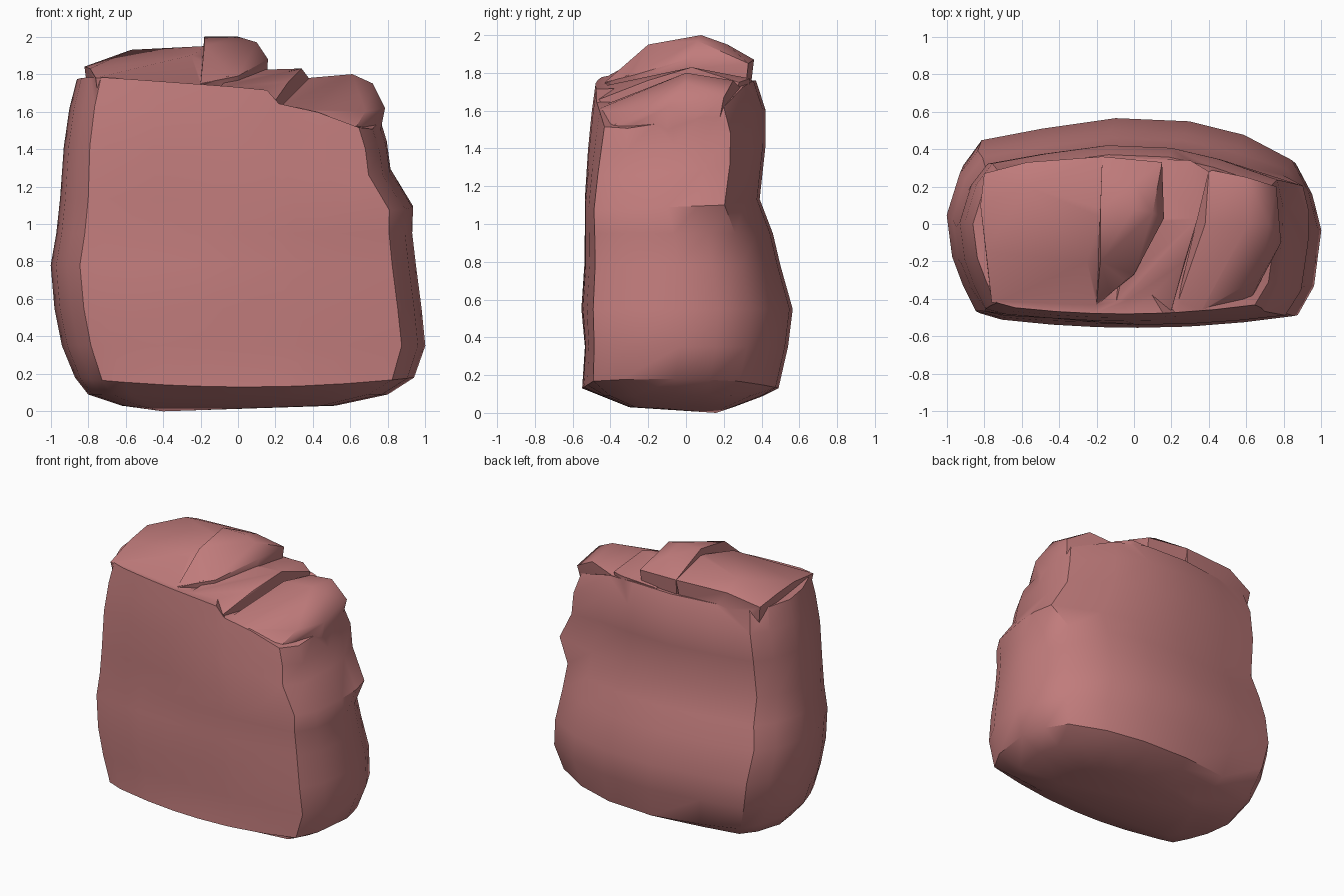
import bpy, bmesh, math
from mathutils import Vector

if "Cube" in bpy.data.objects:
    bpy.data.objects.remove(bpy.data.objects["Cube"])

stone = bpy.data.materials.new("dusty red stone")
stone.diffuse_color = (0.53, 0.20, 0.20, 1)
stone.use_nodes = True
stone.node_tree.nodes["Principled BSDF"].inputs["Base Color"].default_value = stone.diffuse_color


def finish(bm, name):
    bmesh.ops.recalc_face_normals(bm, faces=bm.faces)
    me = bpy.data.meshes.new(name)
    bm.to_mesh(me)
    bm.free()
    me.materials.append(stone)
    ob = bpy.data.objects.new(name, me)
    bpy.context.collection.objects.link(ob)
    return ob


def lerp_table(x, table):
    for (x0, z0), (x1, z1) in zip(table, table[1:]):
        if x <= x1:
            t = max(0, (x - x0) / (x1 - x0))
            return z0 + t * (z1 - z0)
    return table[-1][1]


# Plan outline in a unit box: bowed front, then right, back and left
outline = [(u, -1 + .15 * u * u) for u in (-.72, -.45, -.2, .02, .26, .34, .6, .87)]
outline += [(.96, -.6), (1, -.05), (.95, .3), (.86, .6),
            (.6, .84), (.3, .97), (-.1, 1), (-.5, .9), (-.83, .79),
            (-.93, .55), (-1, .13), (-.97, -.3), (-.91, -.6), (-.84, -.86)]

# Height, left, right, front and back of each layer
layers = [(.03, -.62, .52, -.30, .25), (.09, -.80, .80, -.45, .41),
          (.16, -.87, .94, -.55, .49), (.35, -.94, 1.0, -.55, .54),
          (.55, -.98, .98, -.555, .565), (.78, -1.0, .95, -.54, .50),
          (.95, -.97, .93, -.54, .46), (1.13, -.95, .93, -.54, .39),
          (1.40, -.93, .81, -.52, .42),
          (1.60, -.90, .79, -.50, .42), (1.75, -.86, .75, -.48, .37)]

# Rim height along x, at the front and at the back
front_rim = [(-.8, 1.79), (.15, 1.72), (.22, 1.64), (.36, 1.62), (.68, 1.49), (.8, 1.42)]
back_rim = [(-.85, 1.76), (.2, 1.76), (.6, 1.72), (.8, 1.62)]

bm = bmesh.new()
rings = []
for z, xl, xr, yf, yb in layers:
    ring = []
    for u, v in outline:
        # the upper half has a squarer back right corner
        if z > 1 and u > .8 and v > 0:
            u += .11 * v / .6
        x = (xl + xr) / 2 + u * (xr - xl) / 2
        y = (yf + yb) / 2 + v * (yb - yf) / 2
        zz = z
        if z > 1:
            t = (v + 1) / 2
            rim = (1 - t) * lerp_table(x, front_rim) + t * lerp_table(x, back_rim)
            zz = 1 + (z - 1) * (rim - 1) / .75
        # shallow hollows across the front
        if .2 < z < 1.7 and v < 0:
            y += .025 * math.exp(-((z - 1.05) / .25) ** 2 - ((x + .45) / .35) ** 2)
            y += .015 * math.exp(-((z - .35) / .12) ** 2) * (1 - abs(u))
        # the bottom edge dips in the middle
        if z == .16:
            zz += -.03 + .05 * u * u
        ring.append(bm.verts.new((x, y, zz)))
    rings.append(ring)
n = len(outline)
for a, b in zip(rings, rings[1:]):
    for i in range(n):
        j = (i + 1) % n
        bm.faces.new((a[i], a[j], b[j], b[i]))
for ring, c in ((rings[0], (-.4, .16, 0)), (rings[-1], (-.1, -.05, 1.72))):
    mid = bm.verts.new(c)
    for i in range(n):
        bm.faces.new((ring[i], ring[(i + 1) % n], mid))
body = finish(bm, "boulder")


def lump(name, *points):
    """Hull of the top points and a smaller foot sunk into the boulder."""
    bm = bmesh.new()
    tops = [Vector(p) for p in points]
    centre = sum(tops, Vector()) / len(tops)
    for p in tops:
        foot = centre.lerp(p, .85)
        foot.z = 1.45
        bm.verts.new(p)
        bm.verts.new(foot)
    res = bmesh.ops.convex_hull(bm, input=bm.verts)
    junk = [g for g in set(res["geom_interior"] + res["geom_unused"])
            if isinstance(g, bmesh.types.BMVert)]
    bmesh.ops.delete(bm, geom=junk, context='VERTS')
    return finish(bm, name)


# Rocky lumps on the top
left = lump("high_left_lump",
            (-.76, -.42, 1.78), (-.2, -.44, 1.74), (-.05, -.3, 1.79), (-.82, .1, 1.84),
            (-.79, -.15, 1.83), (-.57, .2, 1.93), (-.57, .33, 1.87), (-.80, .27, 1.80),
            (-.17, .08, 1.95), (-.25, -.2, 1.90), (-.17, .36, 1.87))
peak = lump("peak_lump",
            (-.18, .08, 2), (0, .08, 2), (-.18, -.2, 1.95), (.1, .06, 1.97),
            (.16, .03, 1.88), (.15, .33, 1.85), (-.17, .36, 1.87), (0, .22, 1.95),
            (-.2, -.43, 1.75), (0, -.27, 1.79))
slab = lump("middle_slab",
            (.3, .34, 1.77), (.4, .28, 1.75), (.34, .03, 1.83), (.27, -.2, 1.76),
            (.2, -.46, 1.66), (-.1, -.44, 1.73), (0, 0, 1.82), (0, .35, 1.76))
right = lump("low_right_lump",
             (.4, .29, 1.72), (.38, 0, 1.78), (.22, -.46, 1.62), (.36, -.46, 1.61),
             (.61, 0, 1.8), (.72, 0, 1.75), (.76, .2, 1.67), (.785, -.1, 1.62),
             (.62, -.41, 1.5), (.68, -.28, 1.6), (.6, .25, 1.76))

# Fuse the lumps into the boulder
bpy.context.view_layer.objects.active = body
for ob in (left, peak, slab, right):
    mod = body.modifiers.new("fuse", 'BOOLEAN')
    mod.operation = 'UNION'
    mod.solver = 'EXACT'
    mod.object = ob
    bpy.ops.object.modifier_apply(modifier=mod.name)
    bpy.data.objects.remove(ob)

bpy.ops.object.select_all(action='DESELECT')
body.select_set(True)
bpy.ops.object.shade_smooth_by_angle(angle=math.radians(38))
